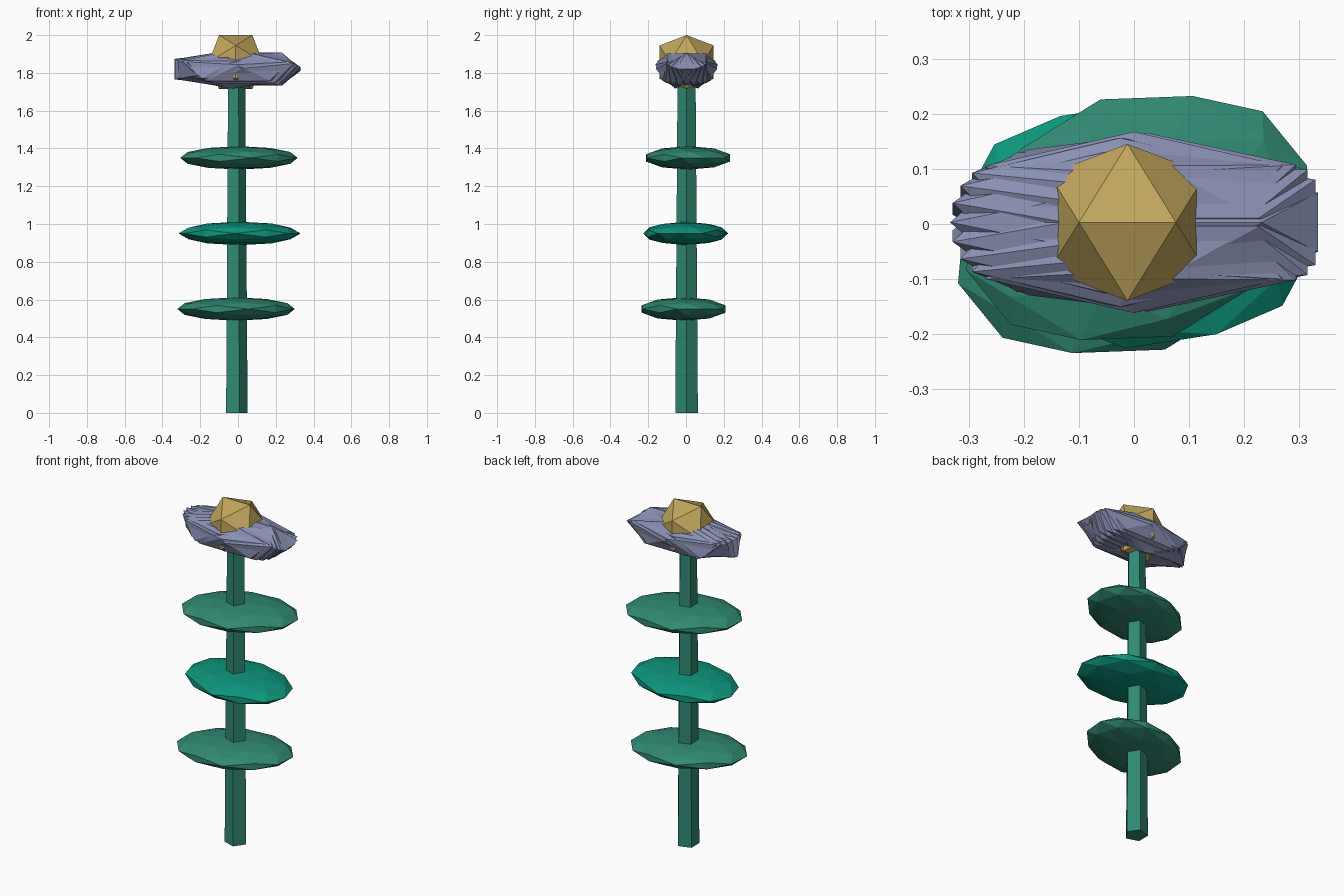
import bpy, bmesh
from math import cos, sin, pi, radians
from mathutils import Vector, Matrix

if "Cube" in bpy.data.objects:
    bpy.data.objects.remove(bpy.data.objects["Cube"])

CX, CY = -0.012, 0.003
PHI = (1 + 5 ** 0.5) / 2


def material(name, rgb):
    m = bpy.data.materials.new(name)
    m.diffuse_color = (*rgb, 1)
    m.use_nodes = True
    m.node_tree.nodes["Principled BSDF"].inputs["Base Color"].default_value = m.diffuse_color
    return m


GREEN = material("stem_green", (0.03, 0.25, 0.17))
TEAL = material("bright_green", (0.004, 0.30, 0.20))
BLUE = material("petal_blue", (0.25, 0.28, 0.45))
GOLD = material("centre_gold", (0.53, 0.38, 0.11))


def ico_points(detail=0):
    """Unit icosahedron with a horizontal edge on top, optionally split once."""
    pts = []
    for s in (-1, 1):
        for t in (-PHI, PHI):
            pts += [Vector((s, 0, t)), Vector((0, t, s)), Vector((t, s, 0))]
    if detail:
        mids = [(a + b).normalized() for i, a in enumerate(pts)
                for b in pts[:i] if (a - b).length < 2.1]
        return [p.normalized() for p in pts] + mids
    return [p.normalized() for p in pts]


def hull(name, pts, mat, matrix=Matrix()):
    """Flat-shaded convex solid around the points."""
    bm = bmesh.new()
    for p in pts:
        bm.verts.new(matrix @ Vector(p))
    bmesh.ops.convex_hull(bm, input=bm.verts[:])
    bmesh.ops.recalc_face_normals(bm, faces=bm.faces[:])
    me = bpy.data.meshes.new(name)
    bm.to_mesh(me)
    bm.free()
    me.materials.append(mat)
    ob = bpy.data.objects.new(name, me)
    bpy.context.collection.objects.link(ob)
    return ob


def place(loc, size, spin=0, axis='Z'):
    return (Matrix.Translation(loc) @ Matrix.Rotation(spin, 4, axis)
            @ Matrix.Diagonal((*size, 1)))


# Tapered five-sided stem
hull("stem", [(CX + r * cos(2 * pi * i / 5), CY + r * sin(2 * pi * i / 5), z)
              for r, z in ((0.063, 0), (0.05, 1.8)) for i in range(5)], GREEN)

# Three flattened leaf tiers
for i, (x, y, z, turn, mat) in enumerate((
        (-0.01, -0.013, 0.55, 17, GREEN),
        (0.008, -0.002, 0.95, -6, TEAL),
        (0.005, 0.011, 1.35, 17, GREEN))):
    hull(f"leaf_{i + 1}", ico_points(1), mat,
         place((x, y, z), (0.325, 0.226, 0.062), radians(turn)))

# Ring of long overlapping petals, each spun about its length
N = 16
for i in range(N):
    a = 2 * pi * i / N
    hull(f"petal_{i + 1}", ico_points(), BLUE,
         place((0.065 * cos(a), CY + 0.065 * sin(a), 1.82),
               (0.318, 0.103, 0.103), a / 2, 'X'))

# Faceted flower centre
hull("flower_centre", ico_points(), GOLD,
     place((CX, CY, 1.857), (0.168, 0.168, 0.168)))
